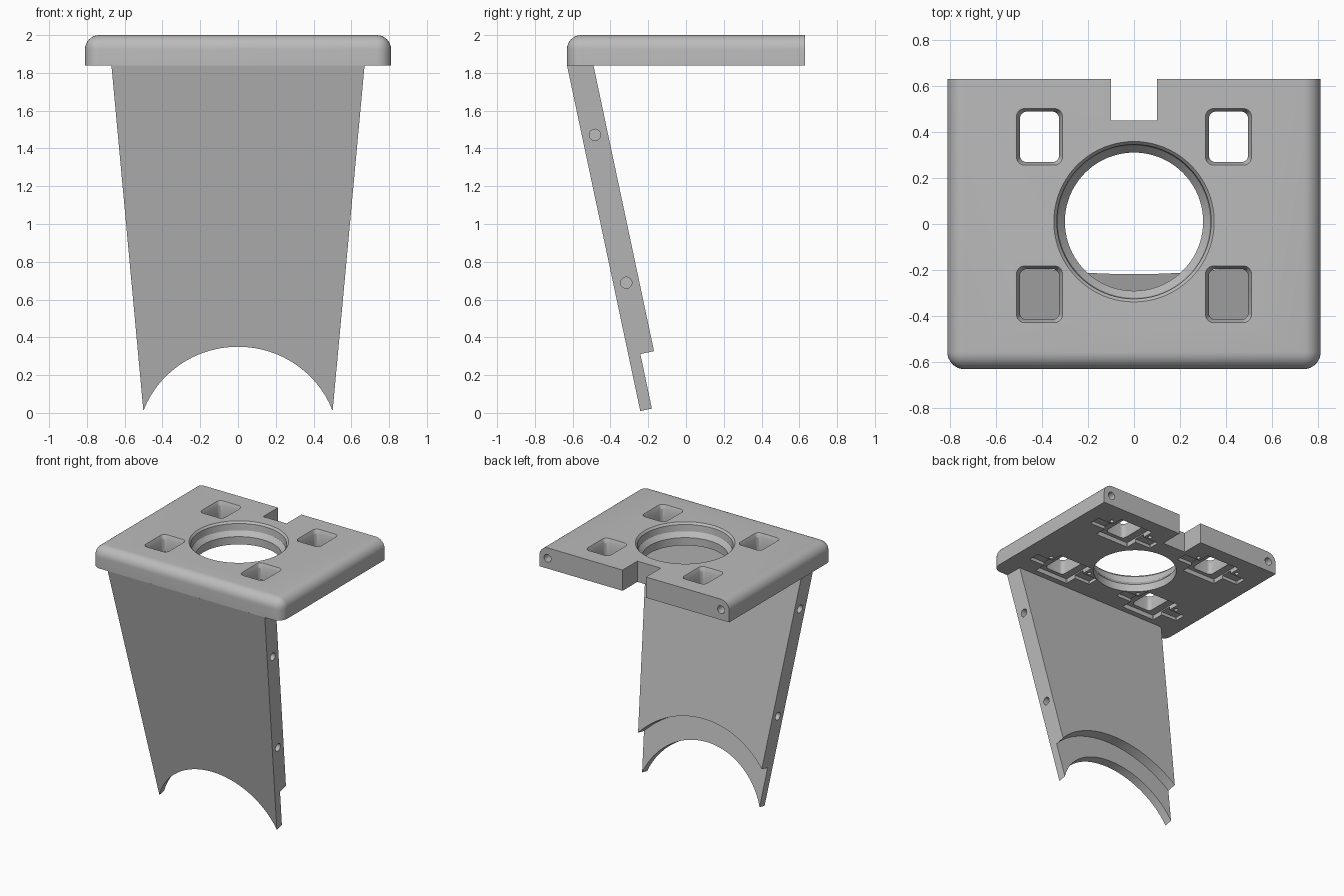
import bpy, bmesh, math
from mathutils import Matrix, Vector

cube = bpy.data.objects.get("Cube")
if cube:
    bpy.data.objects.remove(cube, do_unlink=True)

grey = bpy.data.materials.new("plain grey")
grey.use_nodes = True
COLOUR = (0.5, 0.5, 0.5, 1)
grey.diffuse_color = COLOUR
grey.node_tree.nodes["Principled BSDF"].inputs["Base Color"].default_value = COLOUR


def finish_mesh(name, bm):
    bmesh.ops.recalc_face_normals(bm, faces=bm.faces)
    mesh = bpy.data.meshes.new(name)
    bm.to_mesh(mesh)
    bm.free()
    mesh.materials.append(grey)
    ob = bpy.data.objects.new(name, mesh)
    bpy.context.collection.objects.link(ob)
    return ob


def rounded_ring(hx, hy, r, steps):
    """Outline of a rounded rectangle; a circle when r equals both half sizes."""
    pts = []
    for q, (sx, sy) in enumerate([(1, 1), (-1, 1), (-1, -1), (1, -1)]):
        for i in range(steps):
            a = math.pi / 2 * (q + i / (steps if r == hx else steps - 1))
            pts.append((sx * (hx - r) + r * math.cos(a), sy * (hy - r) + r * math.sin(a)))
    return pts


def loft(name, levels, matrix=Matrix(), steps=6):
    """Solid through stacked rings, each given as (half x, half y, radius, z)."""
    bm = bmesh.new()
    rings = [[bm.verts.new(matrix @ Vector((x, y, z)))
              for x, y in rounded_ring(hx, hy, r, steps)] for hx, hy, r, z in levels]
    n = len(rings[0])
    for low, high in zip(rings, rings[1:]):
        for i in range(n):
            j = (i + 1) % n
            bm.faces.new((low[i], low[j], high[j], high[i]))
    bm.faces.new(rings[0])
    bm.faces.new(rings[-1])
    return finish_mesh(name, bm)


def cylinder(name, r, z0, z1, matrix, steps=6):
    return loft(name, [(r, r, r, z0), (r, r, r, z1)], matrix, steps)


def cut(target, cutter):
    cutter.hide_render = True
    mod = target.modifiers.new("cut", 'BOOLEAN')
    mod.operation, mod.solver, mod.object = 'DIFFERENCE', 'EXACT', cutter
    bpy.context.view_layer.objects.active = target
    bpy.ops.object.modifier_apply(modifier=mod.name)
    bpy.data.objects.remove(cutter, do_unlink=True)


def smooth(ob):
    bpy.ops.object.select_all(action='DESELECT')
    ob.select_set(True)
    bpy.context.view_layer.objects.active = ob
    bpy.ops.object.shade_smooth_by_angle(angle=math.radians(30))


at = Matrix.Translation

# Top plate: rounded along the top front and sides, square at the back
W, D, BASE, TOP = 0.81, 0.63, 1.84, 2.0
bm = bmesh.new()
bmesh.ops.create_cube(bm, size=1, matrix=at((0, 0, (BASE + TOP) / 2))
                      @ Matrix.Diagonal((2 * W, 2 * D, TOP - BASE, 1)))


def is_rounded(edge):
    mid = (edge.verts[0].co + edge.verts[1].co) / 2
    on_top = mid.z > TOP - 0.01
    return (on_top and mid.y < D - 0.01) or (abs(mid.x) > W - 0.01 and mid.y < 0.01 - D)


bmesh.ops.bevel(bm, geom=[e for e in bm.edges if is_rounded(e)], offset=0.075,
                segments=8, profile=0.5, affect='EDGES')
plate = finish_mesh("top_plate", bm)

# Central stepped hole and rear notch
bore = [(0.3, 1.8), (0.3, 1.9), (0.33, 1.935), (0.335, 1.985), (0.348, 2.0), (0.348, 2.05)]
cut(plate, loft("bore_cutter", [(r, r, r, z) for r, z in bore], at((0, 0.01, 0)), 20))
cut(plate, loft("notch_cutter", [(0.1, 0.15, 0.001, 1.8), (0.1, 0.15, 0.001, 2.1)],
                at((0, 0.6, 0)), 2))

# Four rounded windows with stepped recesses on the underside
for x in (-0.41, 0.41):
    for y in (-0.305, 0.378):
        place = at((x, y, 0))
        cut(plate, loft("window_cutter", [(0.085, 0.11, 0.03, 1.8), (0.085, 0.11, 0.03, 1.97),
                                          (0.1, 0.123, 0.035, 2.0), (0.1, 0.123, 0.035, 2.05)],
                        place))
        for hx, hy, top in ((0.28, 0.045, 1.865), (0.145, 0.14, 1.875)):
            cut(plate, loft("recess_cutter", [(hx, hy, 0.005, 1.8), (hx, hy, 0.005, top)],
                            place, 2))
        for side in (-1, 1):
            cut(plate, cylinder("pin_hole_cutter", 0.016, 1.8, 1.87,
                                place @ at((side * 0.18, 0.075, 0)), 4))

# Blind holes in the back edge of the plate
for side in (-1, 1):
    turn = Matrix.Rotation(math.pi / 2, 4, 'X')
    cut(plate, cylinder("back_hole_cutter", 0.03, -0.12, 0.12, at((side * 0.74, D, 1.92)) @ turn))
smooth(plate)

# Sloping leg panel: local x across, y up the panel, z through its thickness
TILT = math.atan(0.212)
lean = at((0, -0.24, 0)) @ Matrix.Rotation(math.pi / 2 + TILT, 4, 'X') @ Matrix.Diagonal((1, 1, -1, 1))
THICK, LENGTH = 0.137, 2.0
TAPER = 0.17 / 1.88


def half_width(s):
    return 0.5 + TAPER * s


bm = bmesh.new()
outline = [(-half_width(0), 0), (half_width(0), 0),
           (half_width(LENGTH), LENGTH), (-half_width(LENGTH), LENGTH)]
face = bm.faces.new([bm.verts.new(lean @ Vector((x, s, 0))) for x, s in outline])
moved = bmesh.ops.extrude_face_region(bm, geom=[face])["geom"]
through = lean.to_3x3() @ Vector((0, 0, THICK))
bmesh.ops.translate(bm, vec=through, verts=[v for v in moved if isinstance(v, bmesh.types.BMVert)])
# trim the panel flush under the plate
bmesh.ops.bisect_plane(bm, geom=bm.verts[:] + bm.edges[:] + bm.faces[:], plane_co=(0, 0, BASE),
                       plane_no=(0, 0, 1), clear_outer=True)
bmesh.ops.holes_fill(bm, edges=[e for e in bm.edges if e.is_boundary])
leg = finish_mesh("leg_panel", bm)

# Arched foot with a wider arch stepped into the inner face
arch = lean @ at((0, -0.177, 0))
cut(leg, cylinder("arch_cutter", 0.535, -0.1, 0.3, arch, 24))
cut(leg, cylinder("arch_step_cutter", 0.715, 0.063, 0.3, arch, 24))

# Blind holes in the panel's side edges
for s in (0.69, 1.49):
    for side in (-1, 1):
        turn = Matrix.Rotation(math.pi / 2, 4, 'Y')
        spot = lean @ at((side * half_width(s), s, THICK / 2)) @ turn
        cut(leg, cylinder("side_hole_cutter", 0.03, -0.1, 0.1, spot))
smooth(leg)
